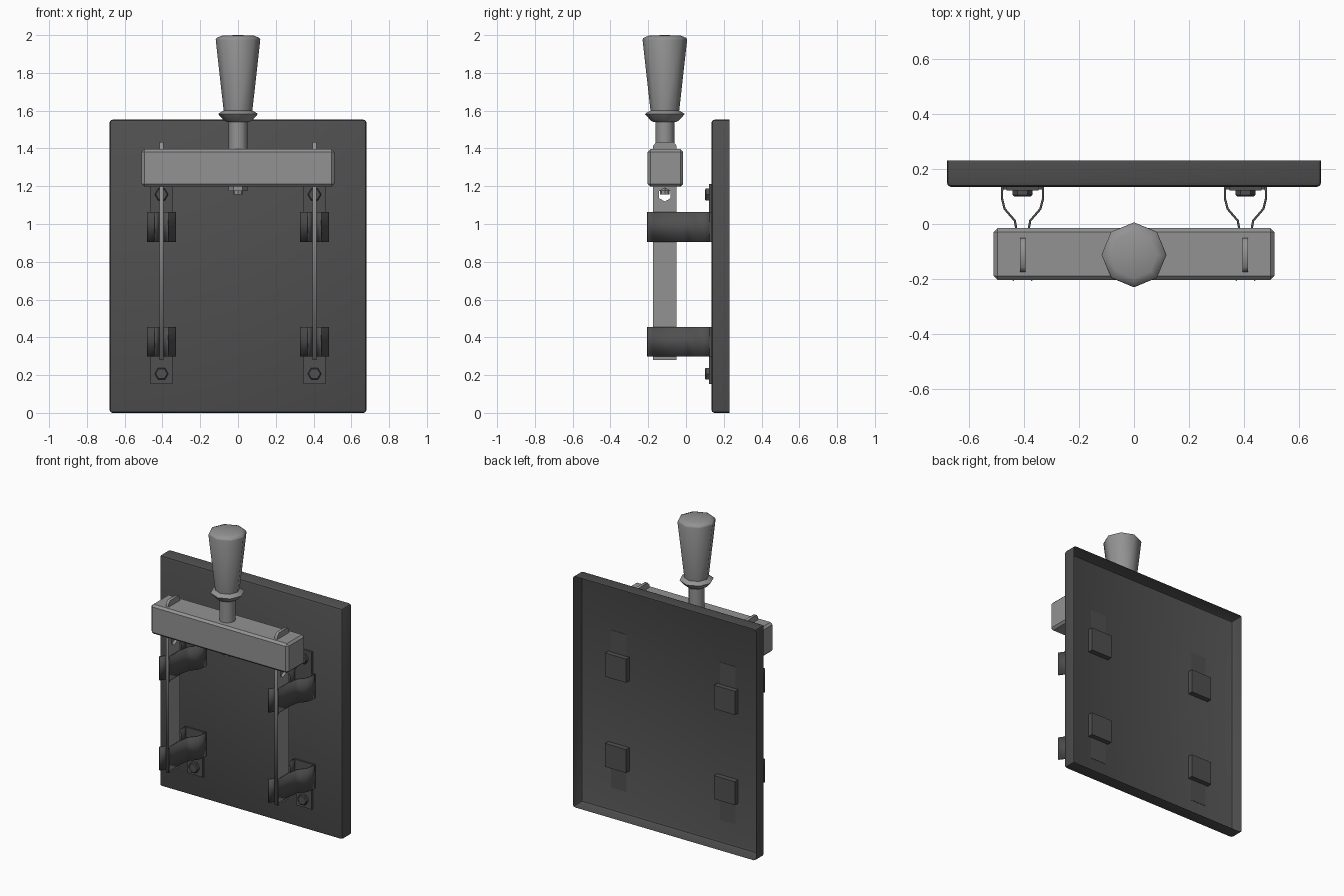
import bpy, bmesh, math
from mathutils import Matrix, Vector

old = bpy.data.objects.get("Cube")
if old:
    bpy.data.objects.remove(old, do_unlink=True)


def material(name, value):
    m = bpy.data.materials.new(name)
    m.use_nodes = True
    color = (value, value, value, 1)
    m.diffuse_color = color
    m.node_tree.nodes["Principled BSDF"].inputs["Base Color"].default_value = color
    return m


DARK = material("dark grey", 0.08)
LIGHT = material("light grey", 0.29)
AXIS_Y = -0.112


def finish(name, bm, mat, smooth=None, recalc=True):
    if recalc:
        bmesh.ops.recalc_face_normals(bm, faces=bm.faces)
    mesh = bpy.data.meshes.new(name)
    bm.to_mesh(mesh)
    bm.free()
    mesh.materials.append(mat)
    obj = bpy.data.objects.new(name, mesh)
    bpy.context.collection.objects.link(obj)
    if smooth:
        bpy.ops.object.select_all(action='DESELECT')
        obj.select_set(True)
        bpy.context.view_layer.objects.active = obj
        bpy.ops.object.shade_smooth_by_angle(angle=math.radians(smooth))
    return obj


def block(low, high):
    low, high = Vector(low), Vector(high)
    bm = bmesh.new()
    bmesh.ops.create_cube(bm, size=1, matrix=Matrix.Translation((low + high) / 2)
                          @ Matrix.Diagonal((*(high - low), 1)))
    return bm


def bevel(bm, edges, width, segments):
    bmesh.ops.bevel(bm, geom=edges, offset=width, segments=segments,
                    profile=0.5, affect='EDGES')


def lathe(name, profile, sides, mat, smooth=None, matrix=Matrix()):
    """Revolve (radius, height) points about z, capping both ends."""
    bm = bmesh.new()
    rings = [[bm.verts.new((r * math.cos(math.tau * i / sides),
                            r * math.sin(math.tau * i / sides), z))
              for i in range(sides)] for r, z in profile]
    for a, b in zip(rings, rings[1:]):
        for i in range(sides):
            j = (i + 1) % sides
            bm.faces.new((a[i], a[j], b[j], b[i]))
    bm.faces.new(rings[0][::-1])
    bm.faces.new(rings[-1])
    bmesh.ops.transform(bm, matrix=matrix, verts=bm.verts)
    return finish(name, bm, mat, smooth)


# Backing plate: a shell with rounded edges, open at the back
bm = block((-0.68, 0.135, 0), (0.68, 0.23, 1.552))
back = [f for f in bm.faces if f.normal.y > 0.9]
bmesh.ops.delete(bm, geom=back, context='FACES_ONLY')
bevel(bm, [e for e in bm.edges if not e.is_boundary], 0.015, 2)
finish("backing_plate", bm, DARK, 40, recalc=False)

# Crossbar with chamfered edges
bm = block((-0.51, -0.203, 1.198), (0.51, -0.015, 1.396))
bevel(bm, bm.edges[:], 0.014, 1)
finish("crossbar", bm, LIGHT)

# Handle: shaft, flared grip, and nut under the crossbar
on_axis = Matrix.Translation((0, AXIS_Y, 0))
lathe("handle_shaft", [(0.05, 1.38), (0.05, 1.56)], 12, LIGHT, 40, on_axis)
lathe("handle_grip", [(0.06, 1.54), (0.075, 1.548), (0.105, 1.582), (0.098, 1.588),
                      (0.076, 1.6), (0.118, 1.975), (0.114, 1.985), (0.085, 1.997),
                      (0.01, 2.0)], 8, LIGHT, 60, on_axis)
lathe("handle_nut", [(0.05, 1.176), (0.05, 1.2)], 6, LIGHT, None, on_axis)
lathe("handle_bolt_end", [(0.025, 1.155), (0.025, 1.18)], 8, LIGHT, None, on_axis)


def blade(name, x):
    """Flat bar with a rounded top end and a hexagonal hole."""
    curve = bpy.data.curves.new(name, 'CURVE')
    curve.dimensions = '2D'
    curve.fill_mode = 'BOTH'
    curve.extrude = 0.01
    outline = [(-0.062, 0.28), (0.062, 0.28), (0.062, 1.415), (0.045, 1.434),
               (-0.045, 1.434), (-0.062, 1.415)]
    hole = [(0.036 * math.sin(math.tau * i / 6), 1.155 + 0.036 * math.cos(math.tau * i / 6))
            for i in range(6)]
    for points in (outline, hole):
        spline = curve.splines.new('POLY')
        spline.points.add(len(points) - 1)
        spline.use_cyclic_u = True
        for p, (u, v) in zip(spline.points, points):
            p.co = (u, v, 0, 1)
    temp = bpy.data.objects.new(name + "_outline", curve)
    bm = bmesh.new()
    bpy.context.collection.objects.link(temp)
    bpy.context.view_layer.update()
    bm.from_mesh(temp.to_mesh())
    bpy.data.objects.remove(temp, do_unlink=True)
    bmesh.ops.remove_doubles(bm, verts=bm.verts, dist=0.0001)
    # Stand the outline up: its u becomes y, its v becomes z
    stand = Matrix(((0, 0, 1, x), (1, 0, 0, AXIS_Y), (0, 1, 0, 0), (0, 0, 0, 1)))
    bmesh.ops.transform(bm, matrix=stand, verts=bm.verts)
    finish(name, bm, LIGHT)


# Half of the spring clip seen from above, as (offset from blade, y)
CLIP = [(0.074, 0.138), (0.074, 0.09), (0.065, 0.055), (0.028, 0.012), (0.024, -0.01),
        (0.015, -0.06), (0.015, -0.175), (0.036, -0.205)]


def clip(name, x, z0, z1, up):
    # Two mirrored spring leaves
    for label, side in (("left", 1), ("right", -1)):
        bm = bmesh.new()
        low = [bm.verts.new((x + side * u, y, z0)) for u, y in CLIP]
        high = [bm.verts.new((x + side * u, y, z1)) for u, y in CLIP]
        for i in range(len(CLIP) - 1):
            bm.faces.new((low[i], low[i + 1], high[i + 1], high[i]))
        leaf = finish(f"{name}_{label}_leaf", bm, DARK, 40)
        solid = leaf.modifiers.new("thickness", 'SOLIDIFY')
        solid.thickness = 0.008
        solid.offset = 0
    # Foot set into the plate
    finish(name + "_foot", block((x - 0.078, 0.125, z0), (x + 0.078, 0.17, z1)), DARK)
    # Fixing tab and hexagonal bolt
    t0, t1 = (z1, z1 + 0.147) if up else (z0 - 0.147, z0)
    finish(name + "_tab", block((x - 0.058, 0.121, t0), (x + 0.058, 0.137, t1)), DARK)
    bolt_z = z1 + 0.092 if up else z0 - 0.092
    turn = Matrix.Translation((x, 0.125, bolt_z)) @ Matrix.Rotation(math.pi / 2, 4, 'X')
    lathe(name + "_bolt", [(0.036, 0), (0.036, 0.02), (0.03, 0.025)], 6, DARK, None, turn)


for side, x in (("left", 0.405), ("right", -0.405)):
    blade(side + "_blade", x)
    clip(side + "_upper_clip", x, 0.905, 1.064, True)
    clip(side + "_lower_clip", x, 0.299, 0.456, False)
